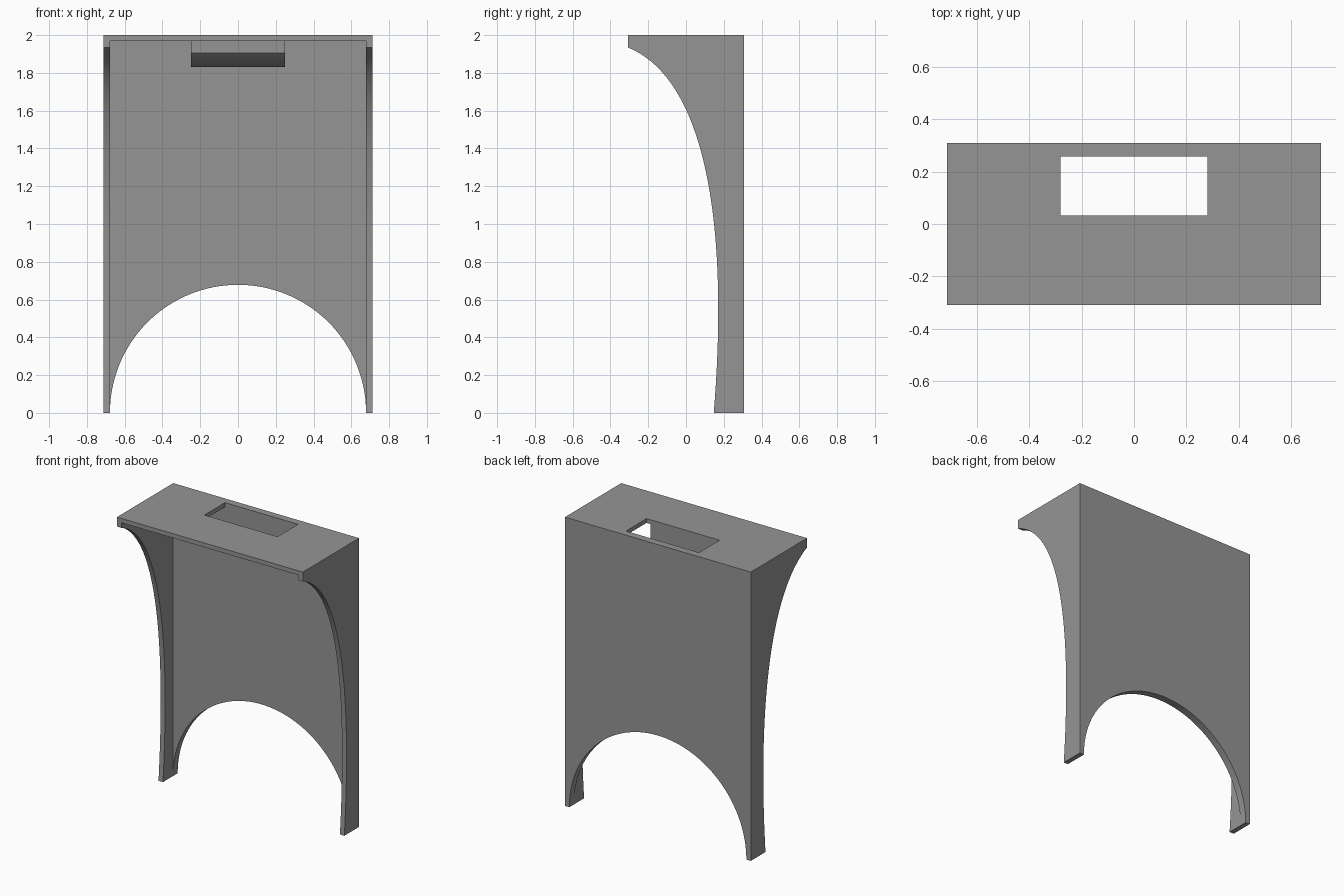
import bpy, bmesh, math
from mathutils import Vector
from mathutils.geometry import interpolate_bezier

if "Cube" in bpy.data.objects:
    bpy.data.objects.remove(bpy.data.objects["Cube"])

W, D, H = 0.712, 0.308, 2.0      # half width, half depth, height
IN = 0.678                       # inner half width between the side panels
WALL = 0.257                     # inner face of the back panel
SLAB = 1.97                      # underside of the top

grey = bpy.data.materials.new("mid_grey")
grey.diffuse_color = (0.3, 0.3, 0.3, 1)
grey.use_nodes = True
grey.node_tree.nodes["Principled BSDF"].inputs["Base Color"].default_value = grey.diffuse_color


def finish(name, bm):
    bmesh.ops.recalc_face_normals(bm, faces=bm.faces)
    me = bpy.data.meshes.new(name)
    bm.to_mesh(me)
    bm.free()
    me.materials.append(grey)
    ob = bpy.data.objects.new(name, me)
    bpy.context.collection.objects.link(ob)
    bpy.context.view_layer.objects.active = ob
    ob.select_set(True)
    bpy.ops.object.shade_smooth_by_angle(angle=math.radians(25))
    ob.select_set(False)
    return ob


def prism(name, points, offset):
    """Close a flat outline and extrude it along offset."""
    bm = bmesh.new()
    face = bm.faces.new([bm.verts.new(p) for p in points])
    ext = bmesh.ops.extrude_face_region(bm, geom=[face], use_keep_orig=True)
    verts = [v for v in ext["geom"] if isinstance(v, bmesh.types.BMVert)]
    bmesh.ops.translate(bm, verts=verts, vec=offset)
    return finish(name, bm)


# Side panels with a sweeping front edge
curve = interpolate_bezier(Vector((0, -D, 1.935)), Vector((0, 0.12, 1.76)),
                           Vector((0, 0.225, 0.95)), Vector((0, 0.147, 0)), 40)
profile = [(p.y, p.z) for p in curve] + [(D, 0), (D, H), (-D, H)]
for name, x in (("left_side_panel", -W), ("right_side_panel", IN)):
    prism(name, [(x, y, z) for y, z in profile], (W - IN, 0, 0))

# Back panel with a round arch cut from the bottom
arch = [(-IN * math.cos(math.pi * i / 64), WALL, IN * math.sin(math.pi * i / 64))
        for i in range(65)]
prism("back_panel", arch + [(IN, WALL, H), (-IN, WALL, H)], (0, D - WALL, 0))

# Top slab with a rectangular hand hole
bm = bmesh.new()
xs, ys = (-IN, -0.28, 0.28, IN), (-D, 0.032, WALL)
rows = [[bm.verts.new((x, y, SLAB)) for x in xs] for y in ys]
for j in range(2):
    for i in range(3):
        if (i, j) != (1, 1):
            bm.faces.new((rows[j][i], rows[j][i + 1], rows[j + 1][i + 1], rows[j + 1][i]))
ext = bmesh.ops.extrude_face_region(bm, geom=bm.faces[:], use_keep_orig=True)
bmesh.ops.translate(bm, vec=(0, 0, H - SLAB),
                    verts=[v for v in ext["geom"] if isinstance(v, bmesh.types.BMVert)])
finish("top_slab", bm)

# Grip under the front edge of the hole, with a rounded underside
grip = [(0.032, SLAB), (-0.09, SLAB), (-0.09, 1.905), (-0.06, 1.877),
        (-0.03, 1.855), (0.0, 1.84), (0.032, 1.832)]
prism("hand_grip", [(-0.25, y, z) for y, z in grip], (0.5, 0, 0))
